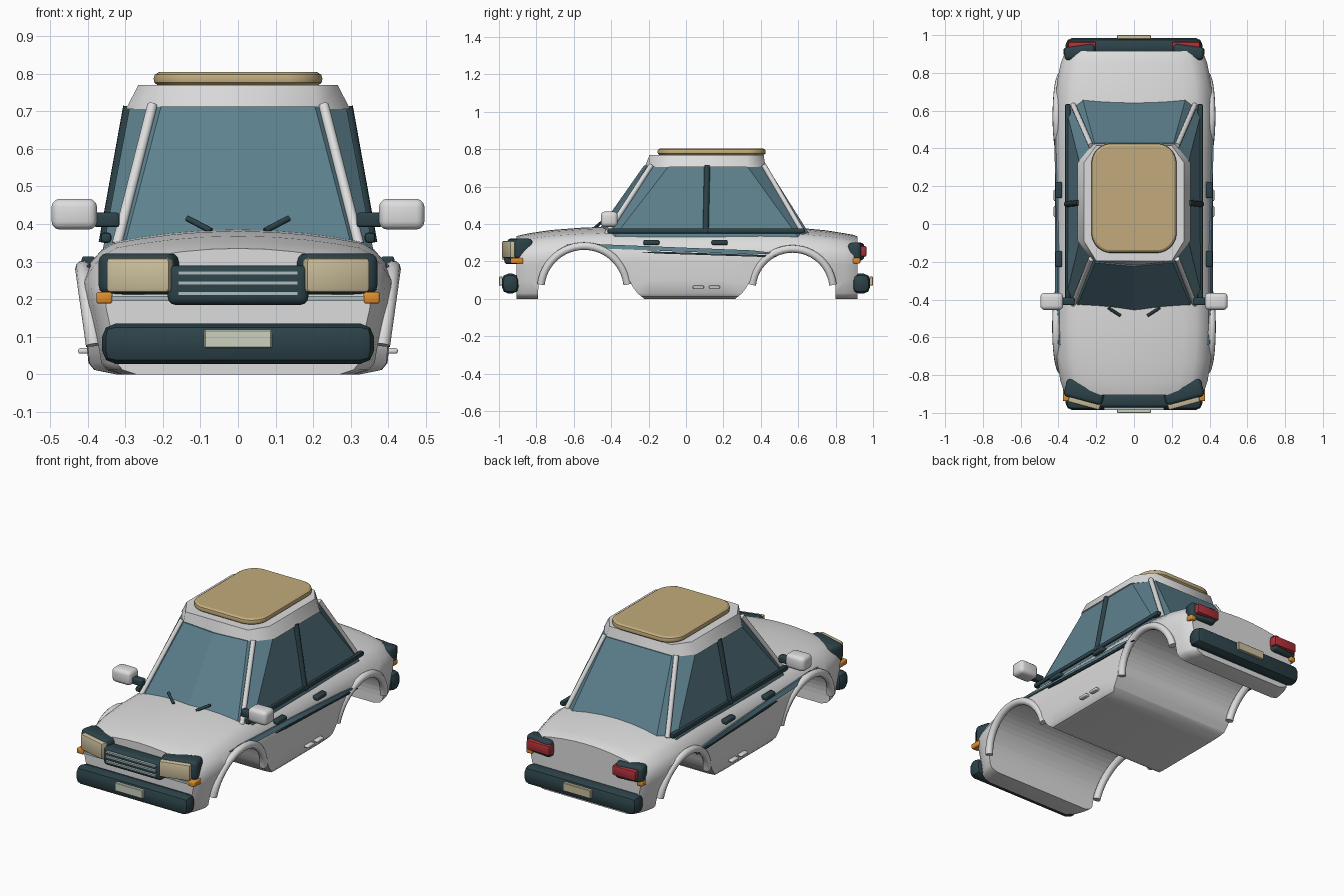
import bpy, bmesh, math
from mathutils import Vector, Matrix

cube = bpy.data.objects.get("Cube")
if cube:
    bpy.data.objects.remove(cube, do_unlink=True)


def material(name, *rgb):
    m = bpy.data.materials.new(name)
    m.use_nodes = True
    m.diffuse_color = (*rgb, 1)
    m.node_tree.nodes["Principled BSDF"].inputs["Base Color"].default_value = (*rgb, 1)
    return m


WHITE = material("body white", 0.72, 0.72, 0.72)
DARK = material("dark teal trim", 0.025, 0.055, 0.065)
GLASS = material("blue grey glass", 0.11, 0.22, 0.27)
TAN = material("tan", 0.54, 0.41, 0.20)
CREAM = material("headlight cream", 0.60, 0.52, 0.33)
PLATE = material("pale plate", 0.60, 0.64, 0.52)
RED = material("tail light red", 0.42, 0.03, 0.04)
ORANGE = material("indicator orange", 0.72, 0.27, 0.03)
SILVER = material("silver trim", 0.42, 0.51, 0.52)
SIDES = (("left", 1), ("right", -1))


def smooth(ob, angle=35):
    bpy.ops.object.select_all(action='DESELECT')
    ob.select_set(True)
    bpy.context.view_layer.objects.active = ob
    bpy.ops.object.shade_smooth_by_angle(angle=math.radians(angle))


def finish(name, bm, mat, angle=35):
    bmesh.ops.recalc_face_normals(bm, faces=bm.faces)
    me = bpy.data.meshes.new(name)
    bm.to_mesh(me)
    bm.free()
    me.materials.append(mat)
    ob = bpy.data.objects.new(name, me)
    bpy.context.collection.objects.link(ob)
    if angle:
        smooth(ob, angle)
    return ob


def box(name, lo, hi, mat, bevel=0.0, segs=3, turn=0):
    """Rounded box between two corners, turned about its own z axis."""
    lo, hi = Vector(lo), Vector(hi)
    bm = bmesh.new()
    bmesh.ops.create_cube(bm, size=1)
    bmesh.ops.scale(bm, vec=hi - lo, verts=bm.verts)
    if bevel:
        bmesh.ops.bevel(bm, geom=bm.edges[:], offset=bevel, segments=segs,
                        profile=0.5, affect='EDGES', clamp_overlap=True)
    bm.transform(Matrix.Translation((lo + hi) / 2) @ Matrix.Rotation(math.radians(turn), 4, 'Z'))
    return finish(name, bm, mat)


def pair(name, lo, hi, mat, bevel=0.0, segs=3, turn=0):
    """Box given on the left side, repeated on the right."""
    for side, s in SIDES:
        xs = sorted((s * lo[0], s * hi[0]))
        box(f"{name}_{side}", (xs[0], *lo[1:]), (xs[1], *hi[1:]), mat, bevel, segs, s * turn)


def tube(name, points, radius, mat):
    cu = bpy.data.curves.new(name, 'CURVE')
    cu.dimensions = '3D'
    cu.bevel_depth, cu.bevel_resolution, cu.use_fill_caps = radius, 3, True
    sp = cu.splines.new('POLY')
    sp.points.add(len(points) - 1)
    for p, co in zip(sp.points, points):
        p.co = (*co, 1)
    cu.materials.append(mat)
    ob = bpy.data.objects.new(name, cu)
    bpy.context.collection.objects.link(ob)
    bpy.ops.object.select_all(action='DESELECT')
    ob.select_set(True)
    bpy.context.view_layer.objects.active = ob
    bpy.ops.object.convert(target='MESH')
    smooth(bpy.context.object, 50)


def tube_pair(name, points, radius, mat):
    for side, s in SIDES:
        tube(f"{name}_{side}", [(s * x, y, z) for x, y, z in points], radius, mat)


def loft(name, rings, mat, angle=35):
    bm = bmesh.new()
    loops = [[bm.verts.new(p) for p in ring] for ring in rings]
    n = len(loops[0])
    for a, b in zip(loops, loops[1:]):
        for i in range(n):
            bm.faces.new((a[i], a[(i + 1) % n], b[(i + 1) % n], b[i]))
    bm.faces.new(loops[0])
    bm.faces.new(loops[-1])
    return finish(name, bm, mat, angle)


# Body shell: stations along y with half width and crown height
STATIONS = [(-0.905, .36, .335), (-0.88, .378, .342), (-0.83, .395, .352), (-0.72, .413, .368),
            (-0.55, .42, .381), (-0.4, .417, .386), (-.2, .413, .386), (.2, .413, .386),
            (0.4, .417, .386), (0.6, .42, .38), (0.75, .413, .366), (0.85, .393, .35),
            (0.895, .376, .342), (0.917, .36, .333)]


def lerp_table(table, v):
    v = min(max(v, table[0][0]), table[-1][0])
    for a, b in zip(table, table[1:]):
        if v <= b[0]:
            t = (v - a[0]) / (b[0] - a[0])
            return [p + (q - p) * t for p, q in zip(a[1:], b[1:])]


def flank(y):
    """Side profile (z, x), tucked in low down towards both ends."""
    w, top = lerp_table(STATIONS, y)
    k = top / .386
    tuck = .007 + .026 * min(1, max(0, (abs(y) - .15) / .4))
    return [(0, w - .09), (.012, w - .02 - tuck), (.03, w - .005 - tuck), (.1, w - .8 * tuck),
            (.2 * k, w - .3 * tuck), (.26 * k, w - .005), (.3 * k, w - .027),
            (.332 * k, w - .055), (.353 * k, w - .09)], top


def side_x(y, z):
    return lerp_table(flank(y)[0], z)[0]


def body_ring(y):
    side, top = flank(y)
    zs, xs = side[-1]
    half = [(x, z) for z, x in side]
    half += [(xs * f, top - (top - zs) * f * f) for f in (.8, .55, .28)]
    left = [(x, y, z) for x, z in half]
    return left + [(0, y, top)] + [(-x, y, z) for x, _, z in reversed(left)]


body = loft("body_shell", [body_ring(s[0]) for s in STATIONS], WHITE)

# Wheel tunnels through the shell, flared towards the middle of the car
ARCHES = (("front", -0.545, .245, 1), ("rear", 0.57, .23, -1))
for label, cy, r, inward in ARCHES:
    outline = [(cy - inward * r, -.05)]
    outline += [(cy - inward * r * math.cos(a), .05 + r * math.sin(a))
                for a in (math.pi * i / 28 for i in range(27))]
    end = cy + inward * r
    outline += [(end + inward * d, z) for d, z in ((.014, .065), (.04, .03), (.08, -.003), (.085, -.05))]
    cutter = loft("tunnel_cutter", [[(x, y, z) for y, z in outline] for x in (-.6, .6)], WHITE, 0)
    cutter.hide_render = True
    cut = body.modifiers.new("tunnel", 'BOOLEAN')
    cut.object, cut.operation, cut.solver = cutter, 'DIFFERENCE', 'EXACT'
    bpy.context.view_layer.objects.active = body
    bpy.ops.object.modifier_apply(modifier=cut.name)
    bpy.data.objects.remove(cutter, do_unlink=True)
    # Arch lips in a plane leaning in towards the bottom
    lip = []
    for i in range(25):
        a = math.radians(7 + 166 * i / 24)
        y, z = cy - (r - .013) * math.cos(a), .05 + (r - .013) * math.sin(a)
        lip.append((.412 - .14 * (.28 - z), y, z))
    tube_pair(f"{label}_arch_lip", lip, .021, WHITE)
smooth(body, 50)


def octagon(z, front, side_front, side_rear, rear, bulge=0):
    left = [front, side_front, side_rear, rear]
    ring = [(x, y, z) for x, y in left] + [(-x, y, z) for x, y in reversed(left)]
    return ring + [(0, front[1] - bulge, z)]


# Cabin glass and roof
loft("cabin_glass", [octagon(.33, (.305, -.445), (.36, -.385), (.358, .60), (.275, .67), .048),
                     octagon(.712, (.205, -.205), (.288, -.09), (.288, .325), (.21, .43), .02)], GLASS, 12)
loft("roof", [octagon(.706, (.21, -.2), (.298, -.09), (.298, .325), (.215, .425), .02),
              octagon(.77, (.2, -.195), (.265, -.09), (.265, .325), (.2, .415))], WHITE, 55)

# Padded roof panel with rounded corners
pad = []
for inset, z in ((.012, .768), (.002, .776), (0, .787), (.003, .797), (.014, .804)):
    ring = []
    for i in range(32):
        a = math.tau * (i + .5) / 32
        c, s = math.cos(a), math.sin(a)
        ring.append((math.copysign(.12, c) + (.105 - inset) * c,
                     .137 + math.copysign(.185, s) + (.105 - inset) * s, z))
    pad.append(ring)
loft("roof_panel", pad, TAN, 28)

# Pillars, sills and wipers
tube_pair("front_pillar", [(.322, -.425, .345), (.228, -.185, .715)], .014, WHITE)
tube_pair("rear_pillar", [(.322, .63, .345), (.228, .415, .715)], .014, WHITE)
tube_pair("door_pillar", [(.355, .105, .35), (.29, .113, .712)], .016, DARK)
pair("window_sill", (.337, -.42, .35), (.365, .635, .377), DARK, .008, 2)
tube_pair("wiper", [(.072, -.485, .382), (.135, -.445, .415)], .008, DARK)

# Side stripe, handles and sill markers
for side, s in SIDES:
    for name, mat, y0, y1, z0, z1, high, out in (
            ("side_stripe", GLASS, -.64, .48, .288, .243, .022, .009),
            ("stripe_edge", DARK, -.24, .5, .25, .226, .010, .009)):
        bm = bmesh.new()
        rows = []
        for i in range(41):
            t = i / 40
            y, z = y0 + (y1 - y0) * t, z0 + (z1 - z0) * t
            h = high * min(1, 8 * t + .1, 8 * (1 - t) + .1) / 2
            rows.append([bm.verts.new((s * (side_x(y, q) + d), y, q))
                         for q, d in ((z - h, 0), (z - h, out), (z + h, out), (z + h, 0))])
        for a, b in zip(rows, rows[1:]):
            for k in range(4):
                bm.faces.new((a[k], a[(k + 1) % 4], b[(k + 1) % 4], b[k]))
        finish(f"{name}_{side}", bm, mat)
for label, y in (("front", -.185), ("rear", .18)):
    pair(f"{label}_door_handle", (.38, y - .043, .288), (.416, y + .043, .314), DARK, .008)
for label, y in (("front", .066), ("rear", .152)):
    pair(f"{label}_sill_marker", (.395, y - .03, .055), (.425, y + .03, .07), WHITE, .006)

# Mirrors
pair("mirror", (.375, -.455, .385), (.496, -.365, .467), WHITE, .022)
pair("mirror_arm", (.315, -.43, .392), (.385, -.39, .43), DARK, .008)

# Front lights, grille and indicators
pair("headlight_housing", (.157, -.938, .213), (.367, -.84, .322), DARK, .022, 3, 15)
pair("headlight", (.172, -.965, .218), (.346, -.9, .31), CREAM, .01, 2, 15)
box("indicator_rail", (-.35, -.935, .195), (.35, -.9, .209), SILVER)
pair("front_indicator", (.334, -.938, .188), (.377, -.87, .219), ORANGE, .007)
box("grille", (-.187, -.972, .185), (.187, -.89, .29), DARK, .02)
for i, z in enumerate((.215, .243, .27)):
    box(f"grille_bar_{i + 1}", (-.16, -.985, z - .005), (.16, -.965, z + .005), SILVER)

# Rear lights
pair("tail_light_housing", (.205, .875, .205), (.37, .945, .3), DARK, .02, 3, -8)
pair("tail_light", (.2, .915, .225), (.35, .965, .283), RED, .01, 2)
pair("rear_indicator", (.335, .89, .189), (.372, .932, .219), ORANGE, .007)

# Bumpers and plates
for label, s, inner, mat in (("front", -1, .893, PLATE), ("rear", 1, .887, CREAM)):
    ys, ps = sorted((s * inner, s * .985)), sorted((s * .98, s))
    box(f"{label}_bumper", (-.362, ys[0], .028), (.362, ys[1], .135), DARK, .036, 2)
    box(f"{label}_plate", (-.09, ps[0], .07), (.09, ps[1], .119), mat, .003, 1)
